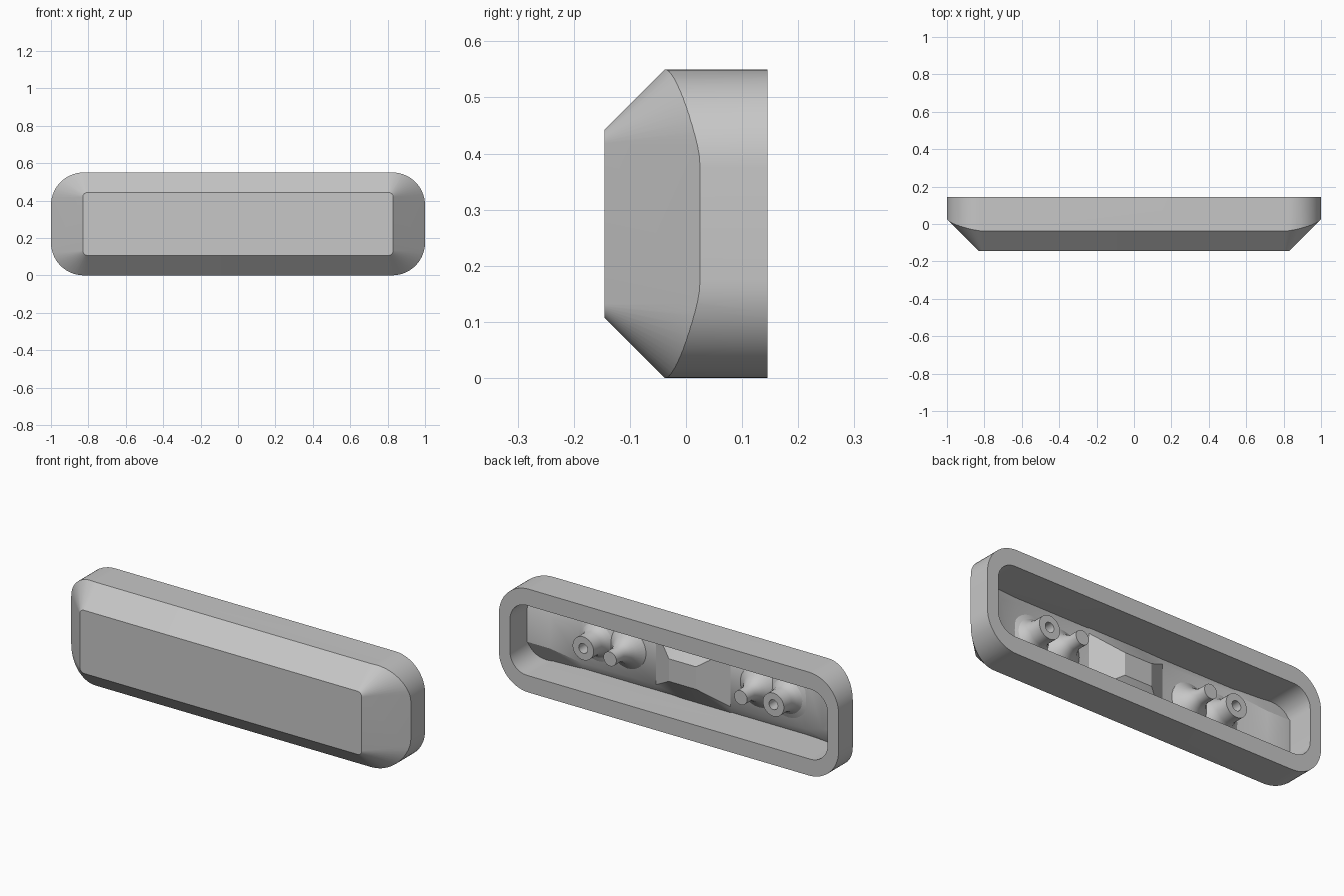
import bpy, bmesh, math
from mathutils import Vector

cube = bpy.data.objects.get("Cube")
if cube:
    bpy.data.objects.remove(cube, do_unlink=True)

MID = 0.275          # height of the centre line
BACK = 0.145         # half depth

grey = bpy.data.materials.new("grey plastic")
grey.use_nodes = True
GREY = (0.57, 0.57, 0.57, 1)
grey.diffuse_color = GREY
grey.node_tree.nodes["Principled BSDF"].inputs["Base Color"].default_value = GREY


def make(name, bm):
    bmesh.ops.recalc_face_normals(bm, faces=bm.faces)
    mesh = bpy.data.meshes.new(name)
    bm.to_mesh(mesh)
    bm.free()
    mesh.materials.append(grey)
    ob = bpy.data.objects.new(name, mesh)
    bpy.context.collection.objects.link(ob)
    return ob


def rounded_rect(half_w, half_h, r, y, steps=14):
    pts = []
    for i, (sx, sz) in enumerate([(1, 1), (-1, 1), (-1, -1), (1, -1)]):
        for k in range(steps + 1):
            a = math.pi / 2 * (i + k / steps)
            pts.append(Vector((sx * (half_w - r) + r * math.cos(a), y,
                               MID + sz * (half_h - r) + r * math.sin(a))))
    return pts


def loft(name, rings):
    """Closed solid through a list of equal rings."""
    bm = bmesh.new()
    loops = [[bm.verts.new(p) for p in ring] for ring in rings]
    n = len(loops[0])
    for a, b in zip(loops, loops[1:]):
        for i in range(n):
            j = (i + 1) % n
            bm.faces.new((a[i], a[j], b[j], b[i]))
    bm.faces.new(loops[0])
    bm.faces.new(loops[-1])
    return make(name, bm)


def combine(ob, tool, operation):
    mod = ob.modifiers.new("cut", 'BOOLEAN')
    mod.operation, mod.object, mod.solver = operation, tool, 'EXACT'
    graph = bpy.context.evaluated_depsgraph_get()
    mesh = bpy.data.meshes.new_from_object(ob.evaluated_get(graph))
    ob.modifiers.clear()
    ob.data = mesh
    bpy.data.objects.remove(tool, do_unlink=True)


def lathe(name, x, profile, steps=32):
    """Revolve (radius, y) points about an axis along y."""
    bm = bmesh.new()
    verts = [bm.verts.new((x + r, y, MID)) for r, y in profile]
    edges = [bm.edges.new(pair) for pair in zip(verts, verts[1:])]
    bmesh.ops.spin(bm, geom=verts + edges, cent=(x, 0, MID), axis=(0, 1, 0),
                   angle=math.tau, steps=steps, use_duplicate=False)
    bmesh.ops.remove_doubles(bm, verts=bm.verts, dist=0.0002)
    return make(name, bm)


# Outer body: rounded block trimmed by a 45 degree chamfered front
housing = loft("housing", [rounded_rect(1, 0.275, 0.175, y) for y in (-0.2, BACK)])
front_trim = loft("front_trim", [rounded_rect(0.83 + d, 0.168 + d, 0.025 + d, d - BACK)
                                 for d in (0, 0.33)])
combine(housing, front_trim, 'INTERSECT')

# Cavity with a floor that rises to mounds in the middle and at the ends
cavity = loft("cavity", [rounded_rect(0.935, 0.186, 0.1, y) for y in (-0.12, 0.2)])
stations = [(0.08, 0.03, 0.06, -0.08), (0.22, -0.06, 0.15, -0.08),
            (0.66, -0.06, 0.15, -0.08), (0.8, 0.0, 0.09, -0.07),
            (0.96, 0.0, 0.09, -0.02)]
stations = [(-x, *rest) for x, *rest in reversed(stations)] + stations
relief = loft("floor_relief", [
    [(x, edge, MID - 0.2), (x, crest, MID - h), (x, crest, MID + h),
     (x, edge, MID + 0.2), (x, 0.3, MID + 0.2), (x, 0.3, MID - 0.2)]
    for x, crest, h, edge in stations])
combine(cavity, relief, 'INTERSECT')
combine(housing, cavity, 'DIFFERENCE')

# Screw bosses and locating pins with flared bases
parts = [housing]
for side, s in (("left", 1), ("right", -1)):
    parts.append(lathe(side + "_screw_boss", s * 0.56, [
        (0, -0.04), (0.026, -0.04), (0.026, 0.065), (0.062, 0.065), (0.062, 0.0),
        (0.072, -0.03), (0.09, -0.05), (0.12, -0.062), (0.12, -0.09), (0, -0.09)]))
    parts.append(lathe(side + "_locating_pin", s * 0.385, [
        (0, 0.09), (0.038, 0.09), (0.038, 0.03), (0.05, 0.0),
        (0.07, -0.03), (0.11, -0.062), (0.11, -0.09), (0, -0.09)]))

bpy.ops.object.select_all(action='DESELECT')
for ob in parts:
    ob.select_set(True)
bpy.context.view_layer.objects.active = housing
bpy.ops.object.shade_smooth_by_angle(angle=math.radians(25))
